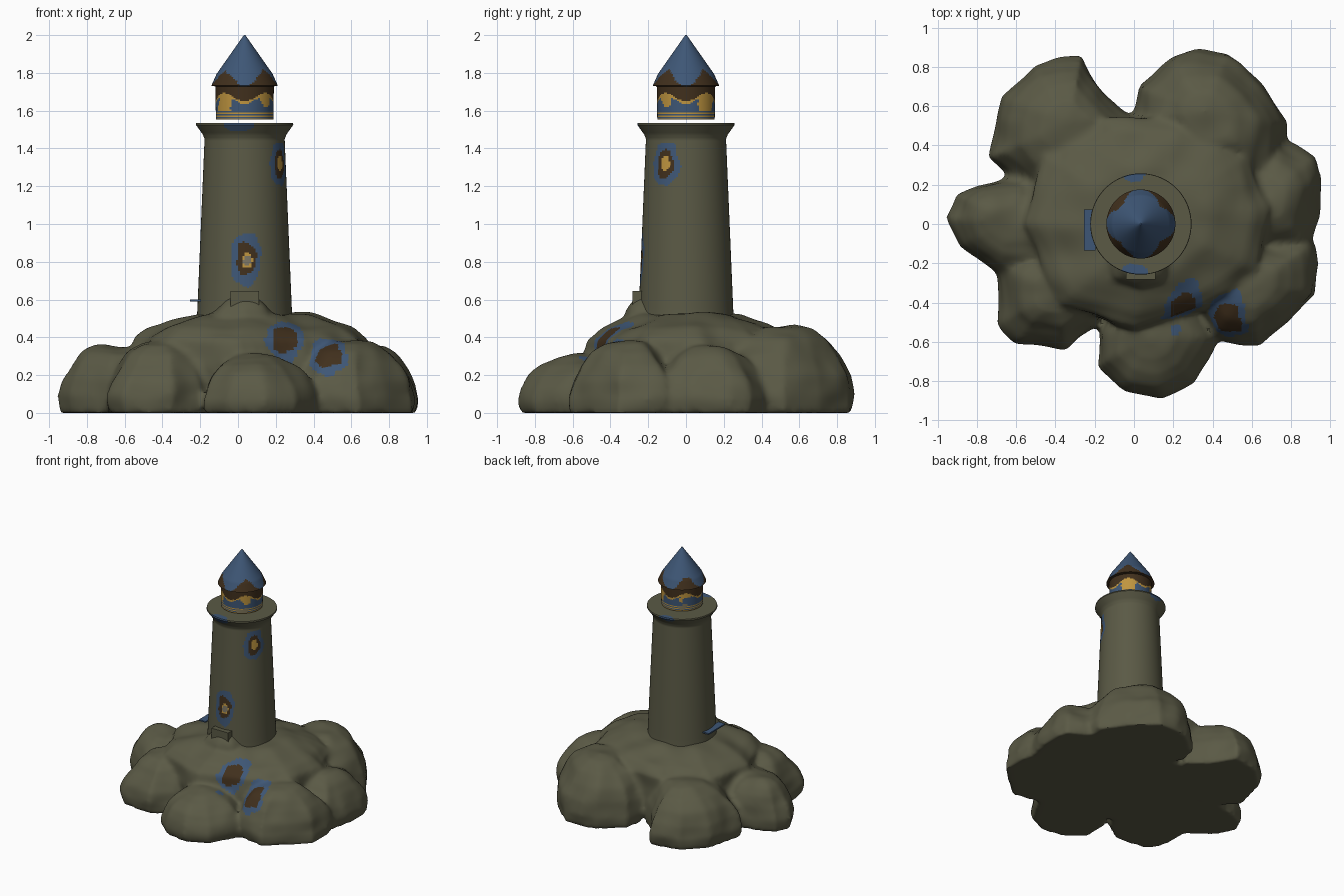
import bpy, bmesh, math
from mathutils import Vector, noise

cube = bpy.data.objects.get("Cube")
if cube:
    bpy.data.objects.remove(cube, do_unlink=True)

AXIS = Vector((0.035, 0.0, 0.0))          # tower centre line
STONE, BLUE, BROWN, GOLD, GREY = range(5)


def make_material(name, rgb):
    mat = bpy.data.materials.new(name)
    mat.use_nodes = True
    colour = (*rgb, 1.0)
    mat.diffuse_color = colour
    mat.node_tree.nodes["Principled BSDF"].inputs["Base Color"].default_value = colour
    return mat


MATERIALS = [
    make_material("olive stone", (0.103, 0.101, 0.06)),
    make_material("slate blue", (0.048, 0.094, 0.18)),
    make_material("dark brown", (0.052, 0.029, 0.012)),
    make_material("warm gold", (0.52, 0.3, 0.05)),
    make_material("pale grey", (0.2, 0.18, 0.13)),
]


def add_object(name, bm):
    bmesh.ops.recalc_face_normals(bm, faces=bm.faces)
    mesh = bpy.data.meshes.new(name)
    bm.to_mesh(mesh)
    bm.free()
    for mat in MATERIALS:
        mesh.materials.append(mat)
    obj = bpy.data.objects.new(name, mesh)
    bpy.context.collection.objects.link(obj)
    return obj


def smooth(obj, degrees):
    bpy.ops.object.select_all(action='DESELECT')
    obj.select_set(True)
    bpy.context.view_layer.objects.active = obj
    bpy.ops.object.shade_smooth_by_angle(angle=math.radians(degrees))


def paint(obj, rule):
    for face in obj.data.polygons:
        face.material_index = rule(face.center)


def bridge(bm, low, high):
    n = len(low)
    for i in range(n):
        j = (i + 1) % n
        bm.faces.new((low[i], low[j], high[j], high[i]))


def turned(name, profile, segments, step):
    """Closed solid turned round the tower axis; walls cut into fine rows."""
    rows = [profile[0]]
    for (r0, z0), (r1, z1) in zip(profile, profile[1:]):
        count = max(1, round(math.hypot(r1 - r0, z1 - z0) / step))
        rows += [(r0 + (r1 - r0) * k / count, z0 + (z1 - z0) * k / count)
                 for k in range(1, count + 1)]
    bm = bmesh.new()
    rings = []
    for r, z in rows:
        rings.append([bm.verts.new(AXIS + Vector((r * math.cos(a), r * math.sin(a), z)))
                      for a in (math.tau * i / segments for i in range(segments))])
    for low, high in zip(rings, rings[1:]):
        bridge(bm, low, high)
    bm.faces.new(rings[0])
    bm.faces.new(rings[-1])
    return add_object(name, bm)


def spot_rule(spots):
    """Nested blotches: blue rim, brown body, optional bright core."""
    def rule(p):
        for centre, size, core in spots:
            d = Vector([(p[i] - centre[i]) / size[i] for i in range(3)]).length
            d += 0.22 * noise.noise(p * 14)
            if d < 1.0:
                if core == BLUE:
                    return BLUE
                if d < 0.24 and core == GREY:
                    return GREY
                if d < 0.35 and core != BROWN:
                    return GOLD
                return BROWN if d < 0.65 else BLUE
        return STONE
    return rule


# Rock base: domed boulders merged into one lumpy mass
DOME = [(0.95, 0.0), (1.0, 0.25), (0.94, 0.52), (0.82, 0.73), (0.64, 0.88), (0.38, 0.98)]
SLOPE = [(0.96, 0.0), (1.0, 0.2), (0.94, 0.43), (0.81, 0.64), (0.62, 0.82), (0.36, 0.95)]
SHELF = [(0.9, 0.0), (1.0, 0.45), (0.98, 0.72), (0.86, 0.82), (0.5, 0.96)]


def boulder(bm, outline, height, lean=0.06, rings=SLOPE):
    pts = [Vector((x, y, 0)) for x, y in outline]
    mid = sum(pts, Vector()) / len(pts)
    loops = []
    for scale, level in rings:
        shift = mid * (1 - lean * level * level)
        loops.append([bm.verts.new(shift + (p - mid) * scale + Vector((0, 0, height * level)))
                      for p in pts])
    for low, high in zip(loops, loops[1:]):
        bridge(bm, low, high)
    bm.faces.new(loops[0])
    top = bm.verts.new(mid * (1 - lean) + Vector((0, 0, height)))
    last = loops[-1]
    for i in range(len(last)):
        bm.faces.new((last[i], last[(i + 1) % len(last)], top))


bm = bmesh.new()
# plateau under the tower
boulder(bm, [(-0.57, 0), (-0.47, 0.35), (-0.15, 0.55), (0.25, 0.55), (0.6, 0.36),
             (0.7, 0.08), (0.63, -0.24), (0.36, -0.43), (0, -0.54), (-0.38, -0.42)],
        0.54, 0, SHELF)
# west
boulder(bm, [(-0.96, 0.03), (-0.91, 0.15), (-0.8, 0.2), (-0.58, 0.25), (-0.3, 0.1),
             (-0.4, -0.25), (-0.7, -0.26), (-0.89, -0.11)], 0.36, rings=DOME)
# north west
boulder(bm, [(-0.75, 0.34), (-0.67, 0.65), (-0.51, 0.81), (-0.27, 0.86), (-0.22, 0.77),
             (-0.15, 0.66), (-0.01, 0.55), (-0.1, 0.25), (-0.55, 0.15)], 0.42)
# north east
boulder(bm, [(-0.01, 0.56), (0.02, 0.71), (0.2, 0.86), (0.33, 0.89), (0.48, 0.88),
             (0.66, 0.71), (0.79, 0.52), (0.75, 0.2), (0.3, 0.15)], 0.47)
# east
boulder(bm, [(0.77, 0.43), (0.93, 0.34), (0.96, 0.24), (0.94, 0.03), (0.9, -0.12),
             (0.55, -0.25), (0.35, 0.1), (0.45, 0.38)], 0.36)
# south east
boulder(bm, [(0.92, -0.1), (0.94, -0.2), (0.93, -0.36), (0.79, -0.5), (0.64, -0.63),
             (0.4, -0.59), (0.2, -0.3), (0.45, 0)], 0.39)
# south
boulder(bm, [(-0.18, -0.55), (-0.19, -0.73), (-0.05, -0.85), (0.14, -0.89), (0.31, -0.81),
             (0.44, -0.58), (0.3, -0.3), (-0.05, -0.3)], 0.31)
# south west
boulder(bm, [(-0.71, -0.2), (-0.69, -0.51), (-0.6, -0.61), (-0.35, -0.64), (-0.19, -0.53),
             (-0.05, -0.2), (-0.45, 0)], 0.38)
# mound before the door
boulder(bm, [(-0.22, -0.15), (-0.15, -0.31), (0.03, -0.36), (0.19, -0.31), (0.26, -0.15),
             (0.03, 0)], 0.62, 0, DOME)
rough = add_object("rock_base_shell", bm)

remesh = rough.modifiers.new("merge", 'REMESH')
remesh.mode = 'VOXEL'
remesh.voxel_size = 0.018
soften = rough.modifiers.new("soften", 'SMOOTH')
soften.factor = 0.5
soften.iterations = 5
graph = bpy.context.evaluated_depsgraph_get()
merged = bpy.data.meshes.new_from_object(rough.evaluated_get(graph))
bpy.data.objects.remove(rough, do_unlink=True)

# weathering lumps, fading out at the flat foot
bm = bmesh.new()
bm.from_mesh(merged)
bm.normal_update()
bpy.data.meshes.remove(merged)
for v in bm.verts:
    fade = min(1.0, max(0.0, v.co.z / 0.1))
    v.co += v.normal * (0.025 * fade * noise.noise(v.co * 5.5))
    v.co.z = max(0.0, v.co.z)
rock = add_object("rock_base", bm)


blotch = spot_rule([((0.25, -0.4, 0.385), (0.105, 0.3, 0.115), BROWN),
                    ((0.48, -0.48, 0.3), (0.1, 0.3, 0.105), BROWN)])
paint(rock, lambda p: blotch(p) if p.y < -0.2 else STONE)
smooth(rock, 50)

# Tower with flared gallery
tower = turned("tower", [(0.265, 0.3), (0.25, 0.55), (0.212, 1.45), (0.222, 1.475),
                         (0.258, 1.525), (0.256, 1.535), (0.16, 1.535)], 128, 0.01)
paint(tower, spot_rule([((0.045, -0.24, 0.81), (0.078, 0.15, 0.14), GREY),
                        ((0.225, -0.11, 1.32), (0.085, 0.085, 0.115), GOLD),
                        ((0, -0.25, 1.52), (0.08, 0.05, 0.035), BLUE),
                        ((0, 0.25, 1.53), (0.06, 0.04, 0.03), BLUE)]))
smooth(tower, 30)


def around(p):
    return math.cos(4 * math.atan2(p.y - AXIS.y, p.x - AXIS.x))


# Lantern room: brown zigzag head, gold trim, blue and gold panes
def lantern_rule(p):
    edge = 1.672 - 0.022 * around(p)
    if p.z > edge:
        return BROWN
    if p.z > edge - 0.013:
        return GOLD
    if p.z < 1.6:
        return BLUE if int(p.z / 0.0075) % 2 == 0 else GOLD
    return BLUE if around(p) + 1.2 * noise.noise(p * 12) > -0.5 else GOLD


lantern = turned("lantern", [(0.152, 1.552), (0.155, 1.735)], 80, 0.0075)
paint(lantern, lantern_rule)
smooth(lantern, 30)

# Pointed roof with brown eaves rising at the diagonals
roof = turned("roof", [(0.15, 1.728), (0.176, 1.732), (0.148, 1.795), (0.004, 2.0)], 80, 0.01)


def roof_rule(p):
    return BROWN if p.z < 1.768 - 0.042 * around(p) + 0.02 * noise.noise(p * 20) else BLUE


paint(roof, roof_rule)
smooth(roof, 40)


# Doorstep and small side ledge
def block(name, centre, size, index):
    bm = bmesh.new()
    bmesh.ops.create_cube(bm, size=1)
    bmesh.ops.scale(bm, vec=size, verts=bm.verts)
    bmesh.ops.translate(bm, vec=centre, verts=bm.verts)
    obj = add_object(name, bm)
    paint(obj, lambda p: index)


block("doorstep", (0.035, -0.255, 0.6), (0.15, 0.055, 0.09), STONE)
block("side_ledge", (-0.225, -0.03, 0.595), (0.06, 0.21, 0.01), BLUE)
